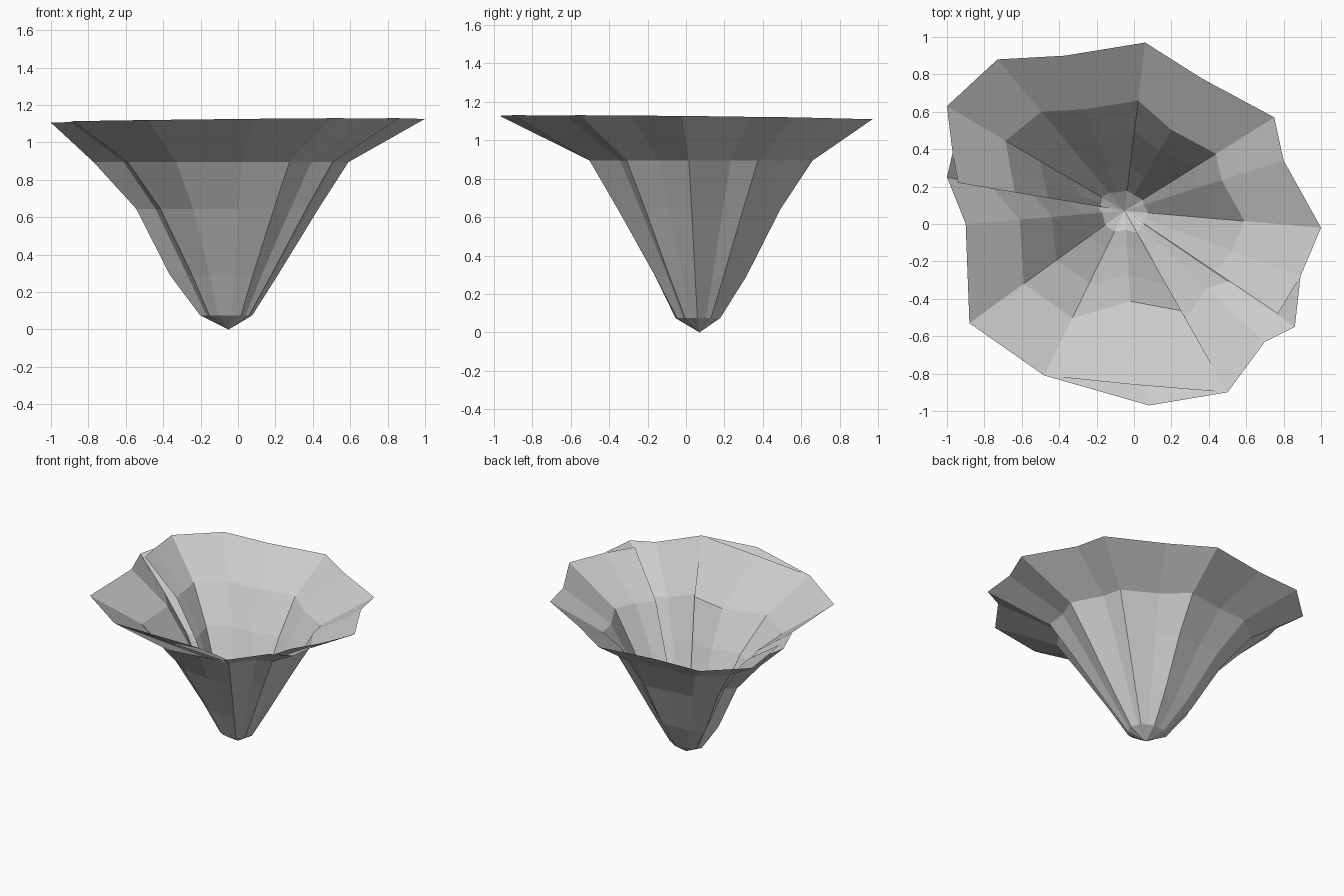
import bpy

if "Cube" in bpy.data.objects:
    bpy.data.objects.remove(bpy.data.objects["Cube"])

APEX = (-0.05, 0.07)
HEIGHTS = (0.075, 0.29, 0.645, 0.895)

# Reach of the four lower rows (fraction of apex-to-rim distance) around the flower
LEFT = (.13, .29, .48, .67)
BACK = (.12, .27, .47, .655)
RIGHT = (.12, .25, .457, .61)
FRONT_RIGHT = (.12, .235, .44, .59)
FRONT = (.12, .22, .41, .55)
FRONT_LEFT = (.125, .235, .44, .65)
INNER = (.11, .20, .37, .52)
SIDE = (.14, .26, .46, .66)
FOLD = (.16, .33, .52, .76)

# Each petal: rim outline seen from above, with the reach at each rim point
PETALS = {
    "back_left_petal": ([(-1, .63), (-.73, .88), (-.37, .90), (.06, .97)],
                        [LEFT, BACK, BACK, BACK]),
    "back_right_petal": ([(.06, .97), (.36, .78), (.75, .57), (.80, .34), (1, -.02)],
                         [BACK, RIGHT, RIGHT, RIGHT, RIGHT]),
    "right_petal": ([(1, -.02), (.89, -.28), (.77, -.48)],
                    [RIGHT, RIGHT, FRONT_RIGHT]),
    "front_petal": ([(.89, -.28), (.86, -.55), (.70, -.63), (.50, -.90), (.08, -.97),
                     (-.48, -.81)],
                    [RIGHT, RIGHT, FRONT_RIGHT, FRONT_RIGHT, FRONT, FRONT_LEFT]),
    "front_inner_petal": ([(.50, -.90), (.01, -.86), (-.48, -.81)],
                          [FRONT, INNER, FRONT_LEFT]),
    "front_left_petal": ([(-.48, -.81), (-.88, -.53), (-.90, 0), (-1, .25), (-.97, .38)],
                         [FRONT_LEFT, FRONT_LEFT, SIDE, FOLD, SIDE]),
    "left_petal": ([(-.94, .22), (-.97, .38), (-1, .63)], [SIDE, SIDE, LEFT]),
}


def build_petal(name, rim, reach):
    ax, ay = APEX
    n = len(rim)
    verts = [(ax, ay, 0)]
    for row, z in enumerate(HEIGHTS):
        for (x, y), r in zip(rim, reach):
            verts.append((ax + (x - ax) * r[row], ay + (y - ay) * r[row], z))
    # Rim tilts slightly
    verts += [(x, y, 1.117 + .009 * x - .009 * y) for x, y in rim]

    # Fan at the apex, then rows of quads
    faces = [(0, i + 1, i + 2) for i in range(n - 1)]
    for r in range(len(HEIGHTS)):
        for i in range(n - 1):
            a = 1 + r * n + i
            faces.append((a, a + n, a + n + 1, a + 1))
    mesh = bpy.data.meshes.new(name)
    mesh.from_pydata(verts, [], faces)
    mesh.update()
    obj = bpy.data.objects.new(name, mesh)
    bpy.context.collection.objects.link(obj)


for petal_name, (outline, reach) in PETALS.items():
    build_petal(petal_name, outline, reach)
